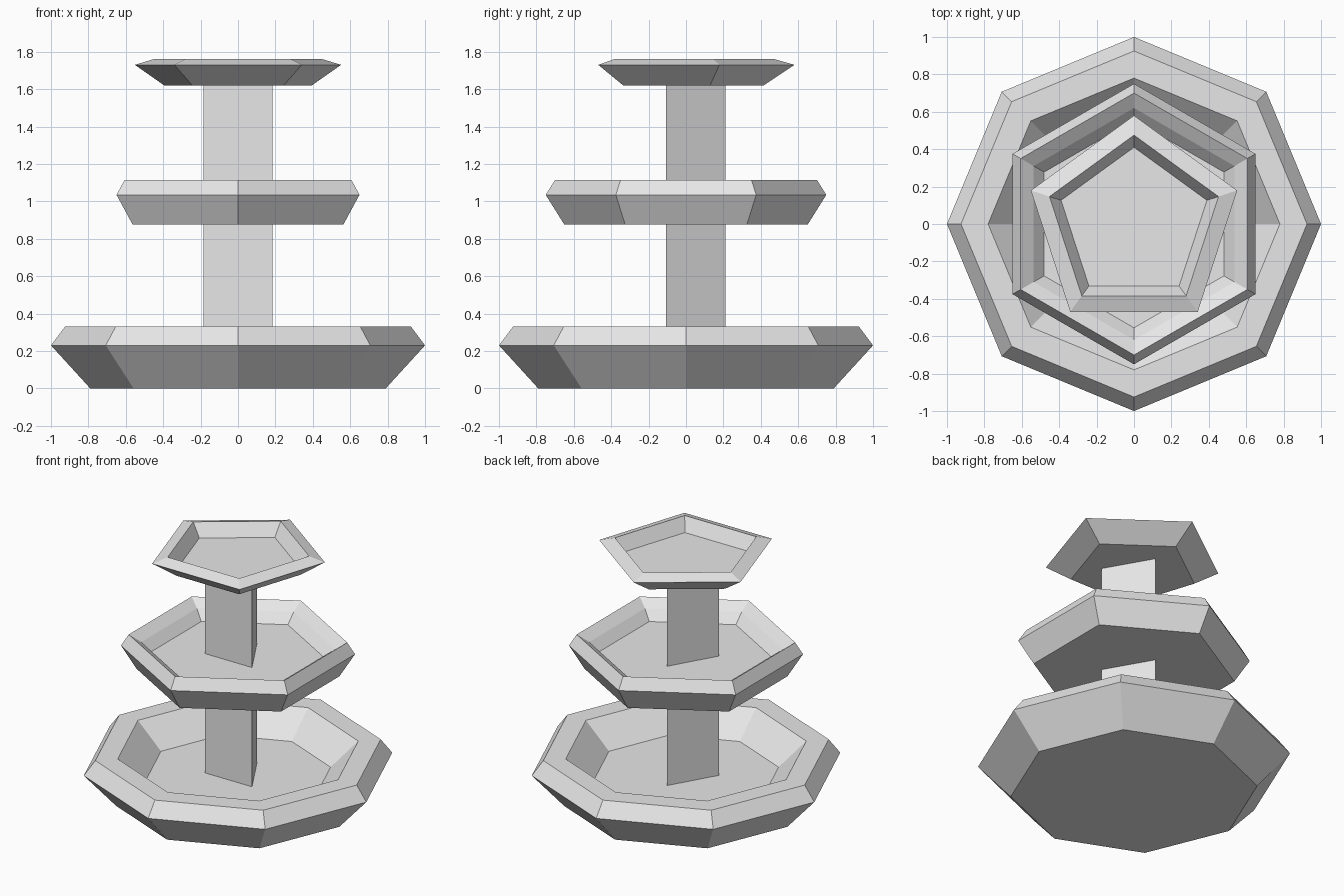
import bpy
import bmesh
from math import cos, sin, tau, pi

cube = bpy.data.objects.get("Cube")
if cube:
    bpy.data.objects.remove(cube, do_unlink=True)

# One plain stone colour
stone = bpy.data.materials.new("grey_stone")
stone.use_nodes = True
COLOUR = (0.8, 0.8, 0.8, 1)
stone.diffuse_color = COLOUR
stone.node_tree.nodes["Principled BSDF"].inputs["Base Color"].default_value = COLOUR


def turned(name, sides, profile):
    """Sweep (radius, height) rings round z, one corner on +y, both ends capped."""
    bm = bmesh.new()
    rings = []
    for r, z in profile:
        angles = [pi / 2 + tau * i / sides for i in range(sides)]
        rings.append([bm.verts.new((r * cos(a), r * sin(a), z)) for a in angles])
    for low, high in zip(rings, rings[1:]):
        for i in range(sides):
            j = (i + 1) % sides
            bm.faces.new((low[i], low[j], high[j], high[i]))
    bm.faces.new(rings[0][::-1])
    bm.faces.new(rings[-1])
    bmesh.ops.recalc_face_normals(bm, faces=bm.faces)
    mesh = bpy.data.meshes.new(name)
    bm.to_mesh(mesh)
    bm.free()
    mesh.materials.append(stone)
    obj = bpy.data.objects.new(name, mesh)
    bpy.context.collection.objects.link(obj)
    return obj


# Basins: underside, outer lip, rim, then down the inside to the floor
turned("lower_basin", 8, [(0.79, 0), (1.0, 0.23), (0.925, 0.33), (0.78, 0.33), (0.60, 0.16)])
turned("middle_basin", 6, [(0.65, 0.875), (0.75, 1.035), (0.70, 1.115), (0.62, 1.065), (0.555, 1.0)])
turned("upper_basin", 5, [(0.415, 1.62), (0.58, 1.73), (0.475, 1.76), (0.41, 1.67)])

# Three-sided column sections between the basins
turned("lower_column", 3, [(0.212, 0.16), (0.212, 0.875)])
turned("upper_column", 3, [(0.212, 1.0), (0.212, 1.62)])
